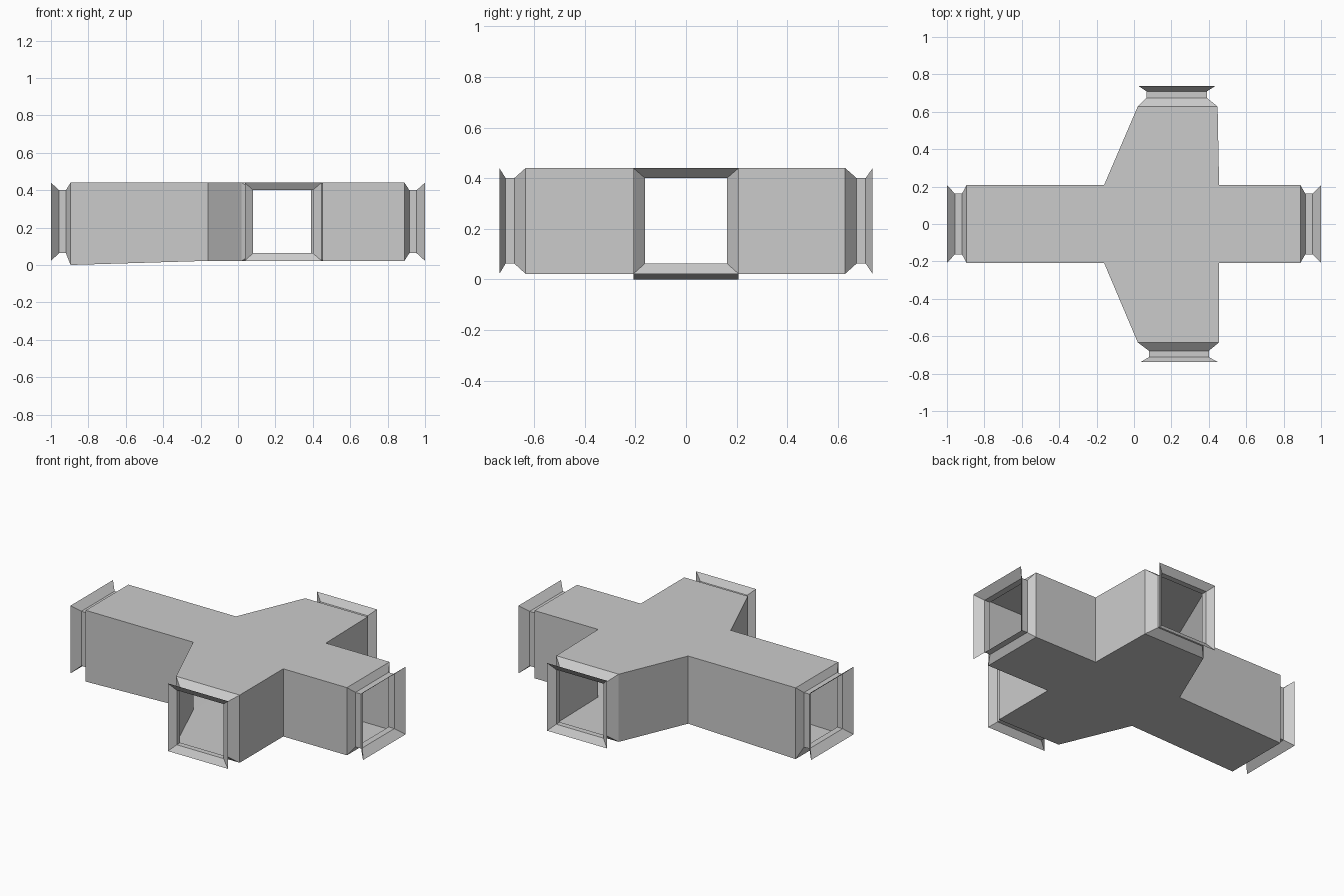
import bpy, bmesh

if "Cube" in bpy.data.objects:
    bpy.data.objects.remove(bpy.data.objects["Cube"])

grey = bpy.data.materials.new("duct grey")
grey.diffuse_color = (0.6, 0.6, 0.6, 1)
grey.use_nodes = True
grey.node_tree.nodes["Principled BSDF"].inputs["Base Color"].default_value = grey.diffuse_color

FLOOR, ROOF = 0.022, 0.44


def make_object(name, bm):
    mesh = bpy.data.meshes.new(name)
    bm.to_mesh(mesh)
    bm.free()
    mesh.materials.append(grey)
    obj = bpy.data.objects.new(name, mesh)
    bpy.context.collection.objects.link(obj)


def collar(name, axis, rings):
    """Open square sleeve; each ring is (distance, low side, high side, bottom, top)."""
    bm = bmesh.new()
    loops = []
    for d, lo, hi, b, t in rings:
        corners = [(lo, b), (hi, b), (hi, t), (lo, t)]
        loops.append([bm.verts.new((d, s, z) if axis == "x" else (s, d, z))
                      for s, z in corners])
    # outward winding depends on the axis and the direction of the arm
    flip = (rings[0][0] > 0) != (axis == "x")
    for a, c in zip(loops, loops[1:]):
        for i in range(4):
            j = (i + 1) % 4
            quad = [a[i], c[i], c[j], a[j]]
            bm.faces.new(quad if flip else quad[::-1])
    make_object(name, bm)


# Hollow cross-shaped body: footprint runs counter-clockwise (x, y, floor height)
W = 0.208
footprint = [
    (-0.895, -W, 0.0), (-0.16, -W, FLOOR), (0.02, -0.633, FLOOR), (0.455, -0.633, FLOOR),
    (0.455, -W, FLOOR), (0.89, -W, FLOOR), (0.89, W, FLOOR), (0.455, W, FLOOR),
    (0.447, 0.628, FLOOR), (0.02, 0.628, FLOOR), (-0.16, W, FLOOR), (-0.895, W, 0.0),
]
open_ends = {2, 5, 8, 11}
bm = bmesh.new()
low = [bm.verts.new(p) for p in footprint]
high = [bm.verts.new((x, y, ROOF)) for x, y, z in footprint]
for i in range(12):
    if i not in open_ends:
        j = (i + 1) % 12
        bm.faces.new((low[i], low[j], high[j], high[i]))
bm.faces.new(high)
bm.faces.new(low[1:11][::-1])                          # level floor
bm.faces.new((low[0], low[11], low[10], low[1]))       # sloping floor of the long arm
make_object("duct_body", bm)

# End collars: taper in, short neck, flare out
N, NB, NT = 0.162, 0.063, 0.40
collar("right_collar", "x", [(0.89, -W, W, FLOOR, ROOF), (0.916, -N, N, NB, NT),
                             (0.955, -N, N, NB, NT), (1.0, -W, W, FLOOR, ROOF)])
collar("left_collar", "x", [(-0.895, -W, W, 0.0, ROOF), (-0.92, -N, N, NB, NT),
                            (-0.957, -N, N, NB, NT), (-1.0, -W, W, FLOOR, ROOF)])
collar("front_collar", "y", [(-0.633, 0.02, 0.455, FLOOR, ROOF), (-0.678, 0.08, 0.40, NB, NT),
                             (-0.712, 0.08, 0.40, NB, NT), (-0.737, 0.037, 0.447, FLOOR, ROOF)])
collar("back_collar", "y", [(0.628, 0.02, 0.447, FLOOR, ROOF), (0.674, 0.067, 0.39, NB, NT),
                            (0.709, 0.067, 0.39, NB, NT), (0.737, 0.025, 0.433, FLOOR, ROOF)])
